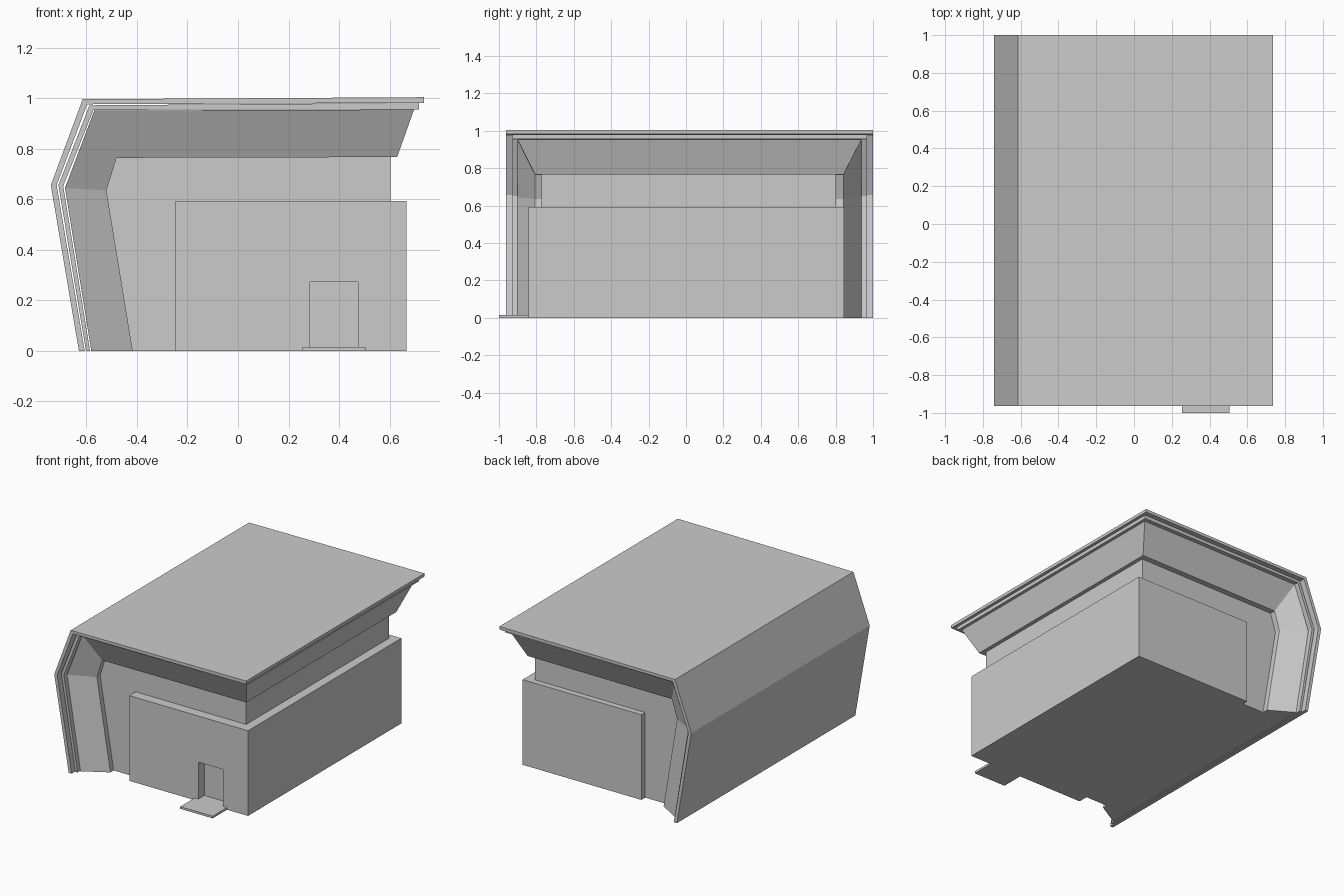
import bpy, bmesh

if "Cube" in bpy.data.objects:
    bpy.data.objects.remove(bpy.data.objects["Cube"])


def finish(name, bm):
    bmesh.ops.recalc_face_normals(bm, faces=bm.faces)
    mesh = bpy.data.meshes.new(name)
    bm.to_mesh(mesh)
    bm.free()
    obj = bpy.data.objects.new(name, mesh)
    bpy.context.collection.objects.link(obj)
    return obj


def extrude_y(name, profile, y0, y1):
    """Extrude a closed (x, z) outline between two y positions."""
    bm = bmesh.new()
    front = [bm.verts.new((x, y0, z)) for x, z in profile]
    back = [bm.verts.new((x, y1, z)) for x, z in profile]
    n = len(profile)
    bm.faces.new(front)
    bm.faces.new(back[::-1])
    for i in range(n):
        j = (i + 1) % n
        bm.faces.new((front[i], front[j], back[j], back[i]))
    return finish(name, bm)


def box(name, x0, x1, y0, y1, z0, z1):
    return extrude_y(name, [(x0, z0), (x1, z0), (x1, z1), (x0, z1)], y0, y1)


# Folded outer roof and wall plates
extrude_y("outer_shell", [
    (-0.63, 0), (-0.741, 0.656), (-0.615, 0.996), (0.737, 1.004),
    (0.737, 0.982), (-0.597, 0.976), (-0.718, 0.656), (-0.607, 0)], -0.963, 1.0)
extrude_y("inner_shell", [
    (-0.602, 0), (-0.711, 0.656), (-0.588, 0.972), (0.717, 0.981),
    (0.717, 0.956), (-0.572, 0.954), (-0.692, 0.652), (-0.586, 0)], -0.928, 0.967)

# Flared hall: rim, inner edge of the flare, recessed wall
rings = [
    ([(-0.581, 0), (-0.685, 0.645), (-0.569, 0.951), (0.697, 0.955)], -0.902, 0.939),
    ([(-0.417, 0), (-0.521, 0.635), (-0.481, 0.764), (0.63, 0.767)], -0.808, 0.842),
    ([(-0.417, 0), (-0.521, 0.635), (-0.481, 0.764), (0.603, 0.767)], -0.772, 0.802)]
bm = bmesh.new()
F = [[bm.verts.new((x, y0, z)) for x, z in pts] for pts, y0, y1 in rings]
B = [[bm.verts.new((x, y1, z)) for x, z in pts] for pts, y0, y1 in rings]
for i in range(3):
    bm.faces.new((F[0][i], F[0][i + 1], B[0][i + 1], B[0][i]))
    for side in (F, B):
        for r in range(2):
            bm.faces.new((side[r][i], side[r][i + 1], side[r + 1][i + 1], side[r + 1][i]))
for r in range(2):
    bm.faces.new((F[r][3], B[r][3], B[r + 1][3], F[r + 1][3]))
foot_f = bm.verts.new((0.603, -0.772, 0))
foot_b = bm.verts.new((0.603, 0.802, 0))
bm.faces.new(F[2] + [foot_f])
bm.faces.new(B[2] + [foot_b])
bm.faces.new((F[2][3], B[2][3], foot_b, foot_f))
bm.faces.new([F[0][0], F[1][0], F[2][0], foot_f, foot_b, B[2][0], B[1][0], B[0][0]])
finish("flared_hall", bm)

# Low block with recessed doorway
block = box("low_block", -0.247, 0.667, -0.842, 0.844, 0, 0.593)
cutter = box("door_cutter", 0.285, 0.475, -0.9, -0.775, -0.05, 0.272)
mod = block.modifiers.new("doorway", 'BOOLEAN')
mod.operation = 'DIFFERENCE'
mod.solver = 'EXACT'
mod.object = cutter
bpy.context.view_layer.objects.active = block
bpy.ops.object.modifier_apply(modifier=mod.name)
bpy.data.objects.remove(cutter)

# Door panel and entrance step
box("door_panel", 0.285, 0.475, -0.776, -0.77, 0, 0.272)
box("entrance_step", 0.255, 0.505, -1.0, -0.84, 0, 0.015)
box("door_sill", 0.285, 0.475, -0.84, -0.776, 0, 0.015)
